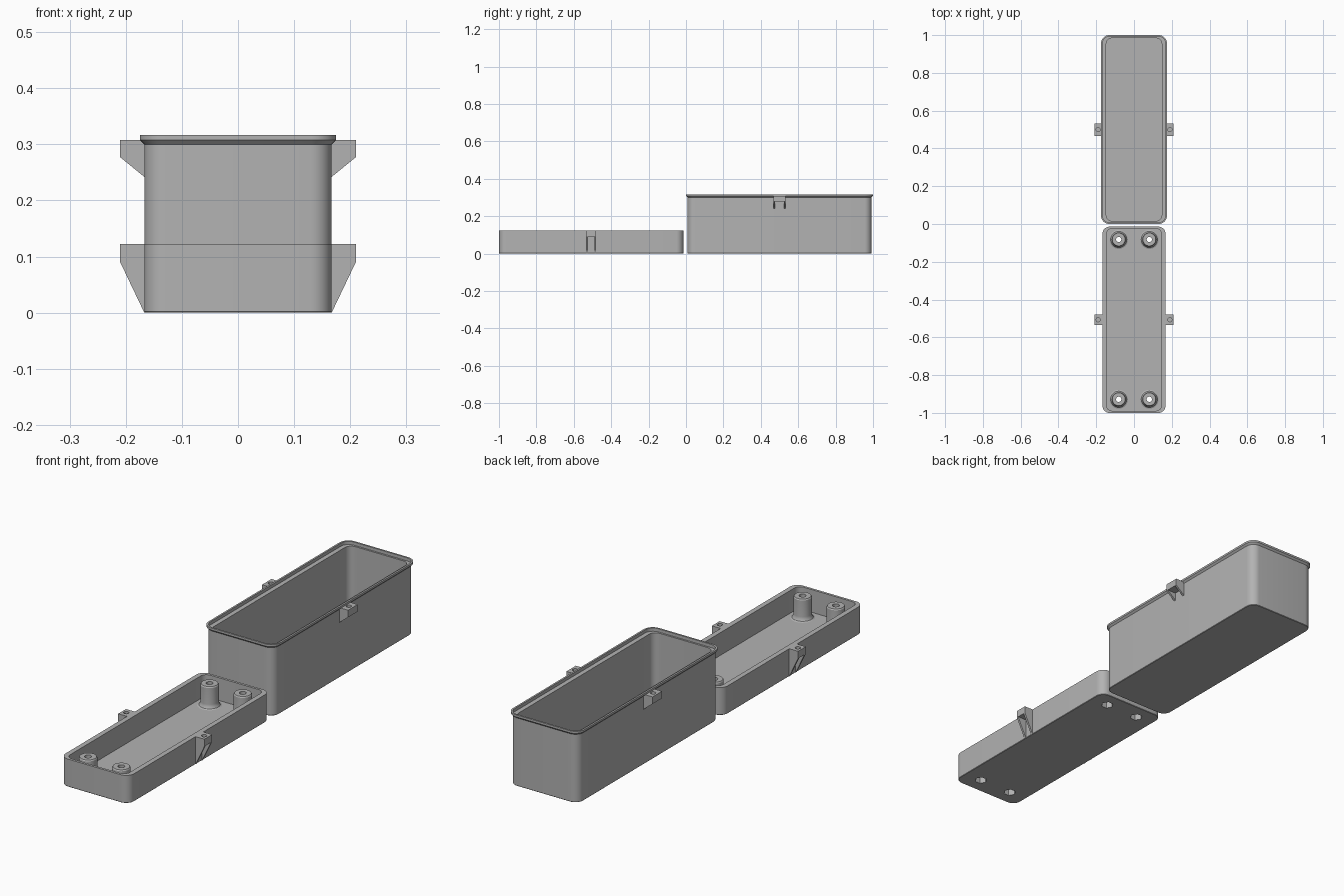
import bpy, bmesh
from math import sin, cos, pi, radians

if "Cube" in bpy.data.objects:
    bpy.data.objects.remove(bpy.data.objects["Cube"])

grey = bpy.data.materials.new("plain grey")
grey.use_nodes = True
colour = (0.45, 0.45, 0.45, 1)
grey.diffuse_color = colour
grey.node_tree.nodes["Principled BSDF"].inputs["Base Color"].default_value = colour


def finish(bm, name):
    bmesh.ops.recalc_face_normals(bm, faces=bm.faces)
    mesh = bpy.data.meshes.new(name)
    bm.to_mesh(mesh)
    bm.free()
    mesh.materials.append(grey)
    ob = bpy.data.objects.new(name, mesh)
    bpy.context.collection.objects.link(ob)
    return ob


def loft(bm, rings):
    """Skin a stack of equal point rings and cap both ends."""
    loops = [[bm.verts.new(p) for p in ring] for ring in rings]
    for a, b in zip(loops, loops[1:]):
        for i in range(len(a)):
            j = (i + 1) % len(a)
            bm.faces.new((a[i], a[j], b[j], b[i]))
    bm.faces.new(loops[0][::-1])
    bm.faces.new(loops[-1])


def rounded(hx, hy, r, z, cy, steps=8):
    pts = []
    for k, (sx, sy) in enumerate([(1, 1), (-1, 1), (-1, -1), (1, -1)]):
        for s in range(steps + 1):
            a = (k + s / steps) * pi / 2
            pts.append((sx * (hx - r) + r * cos(a), cy + sy * (hy - r) + r * sin(a), z))
    return pts


def circle(x, y, r, z, n=32):
    return [(x + r * cos(2 * pi * i / n), y + r * sin(2 * pi * i / n), z) for i in range(n)]


def prism(bm, profile, y0, y1):
    loft(bm, [[(x, y, z) for x, z in profile] for y in (y0, y1)])


def cut(ob, cutter):
    mod = ob.modifiers.new("holes", "BOOLEAN")
    mod.operation, mod.solver, mod.object = "DIFFERENCE", "EXACT", cutter
    bpy.context.view_layer.objects.active = ob
    bpy.ops.object.modifier_apply(modifier=mod.name)


def smooth(ob):
    bpy.ops.object.select_all(action="DESELECT")
    ob.select_set(True)
    bpy.context.view_layer.objects.active = ob
    bpy.ops.object.shade_smooth_by_angle(angle=radians(30))


def tray(name, cy, sections):
    bm = bmesh.new()
    loft(bm, [rounded(hx, hy, r, z, cy) for hx, hy, r, z in sections])
    return finish(bm, name)


def ears(name, cy, half, low, shelf, top):
    """Screw tabs on both long sides, each a block on two thin gussets."""
    for side, word in ((1, "left"), (-1, "right")):
        bm = bmesh.new()
        block = [(.167, shelf), (.21, shelf), (.21, top), (.167, top)]
        prism(bm, [(side * x, z) for x, z in block], cy - half, cy + half)
        tab = finish(bm, f"{name}_{word}_tab")
        bm = bmesh.new()
        loft(bm, [circle(side * .19, cy, .011, z) for z in (top - .022, top + .01)])
        drill = finish(bm, "drill")
        cut(tab, drill)
        bpy.data.objects.remove(drill)
        smooth(tab)
        bm = bmesh.new()
        brace = [(.165, low), (.167, low), (.21, shelf), (.165, shelf)]
        for y in (cy - half, cy + half - .009):
            prism(bm, [(side * x, z) for x, z in brace], y, y + .009)
        finish(bm, f"{name}_{word}_gussets")


# Deep box with flared lip and an inner ledge
box = tray("deep_box", .5, [
    (.165, .490, .036, 0), (.167, .492, .038, .002), (.167, .492, .038, .300),
    (.175, .500, .045, .308), (.175, .500, .045, .317), (.167, .492, .038, .317),
    (.167, .492, .038, .303), (.147, .484, .030, .303), (.147, .484, .030, .022)])
smooth(box)
ears("box", .5, .033, .242, .277, .308)

# Shallow lid tray
LID_Y = -.507
lid = tray("lid_tray", LID_Y, [
    (.165, .491, .036, 0), (.167, .493, .038, .002), (.167, .493, .038, .122),
    (.145, .482, .028, .122), (.145, .482, .028, .022)])
ears("lid", LID_Y, .027, 0, .09, .122)

# Screw posts with flared feet
spots = [(x, y) for x in (-.081, .081) for y in (-.082, -.928)]
bm = bmesh.new()
for x, y in spots:
    profile = [(.05, .012), (.05, .022), (.043, .025), (.038, .033),
               (.037, .042), (.037, .114), (.034, .119)]
    loft(bm, [circle(x, y, r, z) for r, z in profile])
posts = finish(bm, "screw_posts")

# Screw bores with hexagonal recesses underneath
for n, r, z0, z1 in ((32, .014, -.02, .2), (6, .026, -.03, .05)):
    bm = bmesh.new()
    for x, y in spots:
        loft(bm, [circle(x, y, r, z, n) for z in (z0, z1)])
    drill = finish(bm, "drill")
    cut(lid, drill)
    cut(posts, drill)
    bpy.data.objects.remove(drill)
smooth(lid)
smooth(posts)
